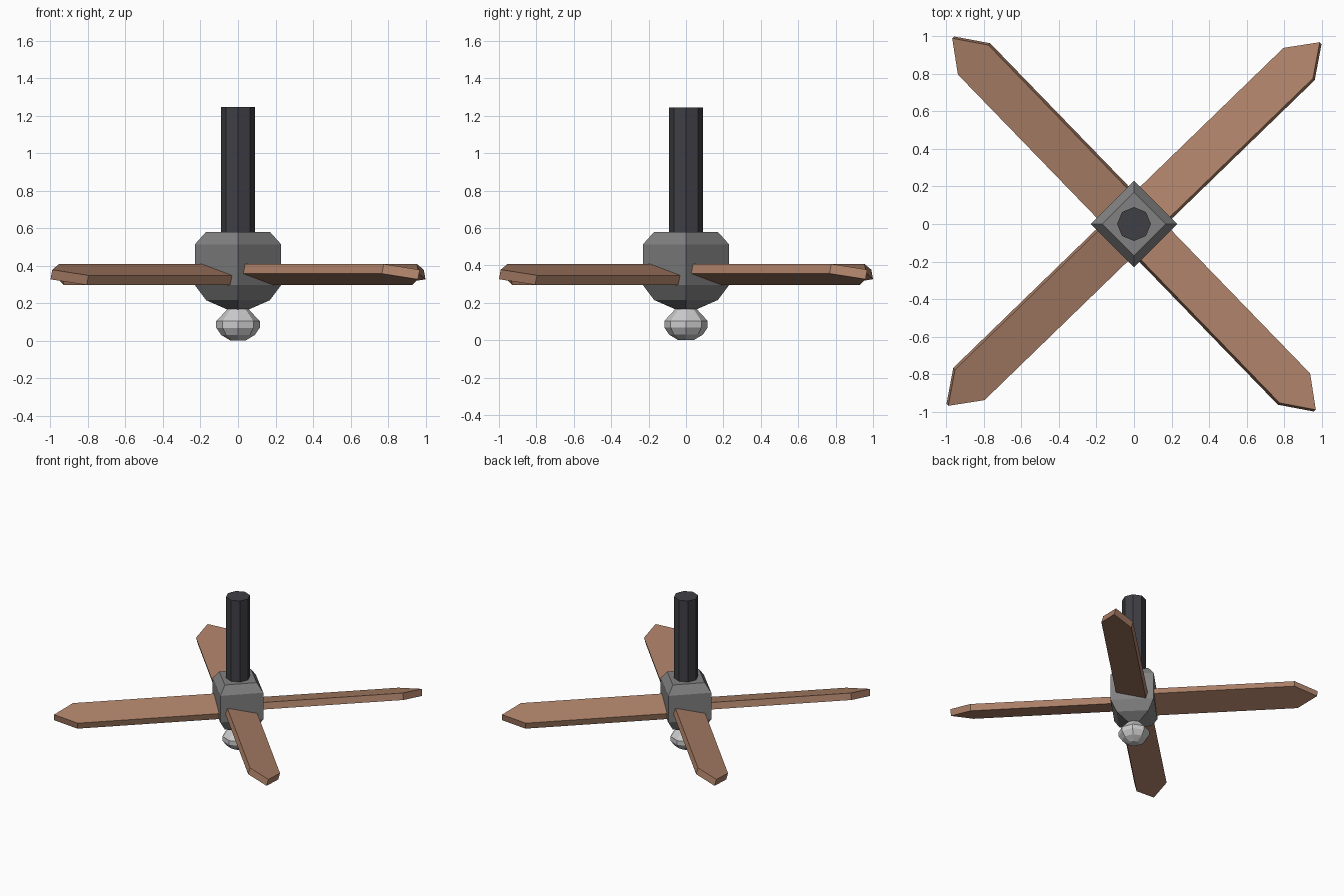
import bpy, bmesh
from math import sin, cos, pi, radians
from mathutils import Matrix

if "Cube" in bpy.data.objects:
    bpy.data.objects.remove(bpy.data.objects["Cube"])


def material(name, rgb):
    m = bpy.data.materials.new(name)
    m.diffuse_color = (*rgb, 1)
    m.use_nodes = True
    m.node_tree.nodes["Principled BSDF"].inputs["Base Color"].default_value = m.diffuse_color
    return m


def finish(name, bm, mat):
    bmesh.ops.recalc_face_normals(bm, faces=bm.faces)
    me = bpy.data.meshes.new(name)
    bm.to_mesh(me)
    bm.free()
    me.materials.append(mat)
    ob = bpy.data.objects.new(name, me)
    bpy.context.collection.objects.link(ob)
    return ob


def lathe(name, profile, sides, mat):
    """Stack of polygon rings (radius, z), corners on the axes, capped."""
    bm = bmesh.new()
    rings = [[bm.verts.new((r * cos(2 * pi * i / sides), r * sin(2 * pi * i / sides), z))
              for i in range(sides)] for r, z in profile]
    for a, b in zip(rings, rings[1:]):
        for i in range(sides):
            j = (i + 1) % sides
            bm.faces.new((a[i], a[j], b[j], b[i]))
    bm.faces.new(rings[0][::-1])
    bm.faces.new(rings[-1])
    return finish(name, bm, mat)


dark = material("dark_metal", (0.05, 0.05, 0.06))
grey = material("grey_metal", (0.22, 0.22, 0.22))
pale = material("pale_glass", (0.6, 0.6, 0.6))
wood = material("wood", (0.42, 0.22, 0.14))

# Hanging rod
lathe("rod", [(0.09, 0.56), (0.09, 1.245)], 8, dark)

# Four-sided motor housing
lathe("motor_housing", [(0.056, 0.165), (0.17, 0.215), (0.23, 0.295),
                        (0.23, 0.513), (0.17, 0.58)], 4, grey)

# Lamp bulb underneath
lathe("lamp", [(0.04, 0.0), (0.09, 0.03), (0.116, 0.068),
               (0.116, 0.103), (0.056, 0.168)], 8, pale)

# Four pitched blades with pointed tips
half_w, thick = 0.117, 0.053
outline = [(0.1, -half_w), (1.226, -half_w), (1.386, 0), (1.226, half_w), (0.1, half_w)]
for k in range(4):
    bm = bmesh.new()
    face = bm.faces.new([bm.verts.new((x, y, -thick / 2)) for x, y in outline])
    ext = bmesh.ops.extrude_face_region(bm, geom=[face])
    top = [v for v in ext["geom"] if isinstance(v, bmesh.types.BMVert)]
    bmesh.ops.translate(bm, verts=top, vec=(0, 0, thick))
    place = (Matrix.Translation((0, 0, 0.352))
             @ Matrix.Rotation(radians(44.1 + 90 * k), 4, 'Z')
             @ Matrix.Rotation(radians(-15), 4, 'X'))
    bm.transform(place)
    finish(f"blade_{k + 1}", bm, wood)
